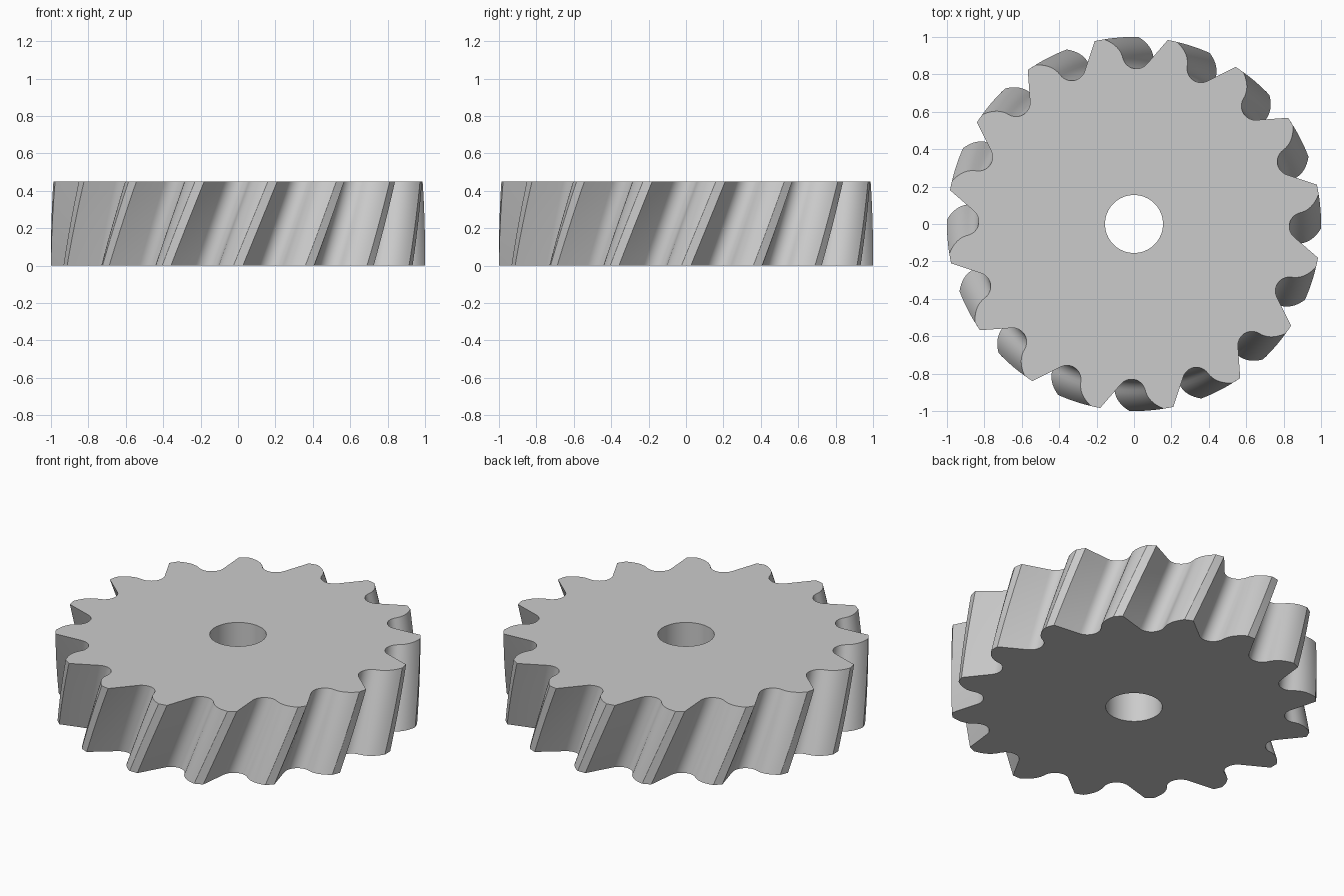
import bpy, bmesh, math
from mathutils import Vector, Matrix

TEETH, HEIGHT, LAYERS = 16, 0.45, 10
TWIST = math.radians(10.6)
BORE_RADIUS, BORE_SIDES = 0.155, 64

cube = bpy.data.objects.get("Cube")
if cube:
    bpy.data.objects.remove(cube)


def polar(radius, degrees):
    a = math.radians(degrees)
    return Vector((radius * math.cos(a), radius * math.sin(a)))


def tooth_profile():
    """One pitch: rake corner, round gullet, curved shoulder, land."""
    rake, land = polar(1, -10.4), polar(1, 9.2)
    centre = Vector((0.905, -0.013))
    gullet = [centre + polar(0.075, 230 - 125 * i / 14) for i in range(15)]
    start, bend = gullet[-1], Vector((0.955, 0.075))
    shoulder = []
    for i in range(1, 8):
        t = i / 8
        shoulder.append(start * (1 - t) ** 2 + bend * 2 * t * (1 - t) + land * t * t)
    return [rake] + gullet + shoulder + [land, polar(1, 10.65)]


def wall(bm, rings, flip):
    """Skin a stack of closed rings with quads."""
    n = len(rings[0])
    for low, high in zip(rings, rings[1:]):
        for i in range(n):
            j = (i + 1) % n
            quad = [low[i], low[j], high[j], high[i]]
            bm.faces.new(quad[::-1] if flip else quad)


# Full toothed outline
outline = []
for k in range(TEETH):
    turn = Matrix.Rotation(math.tau * k / TEETH, 2)
    outline += [turn @ p for p in tooth_profile()]
bore = [polar(BORE_RADIUS, 360 * i / BORE_SIDES) for i in range(BORE_SIDES)]

# Helical tooth wall and straight bore wall
bm = bmesh.new()
outer = []
for layer in range(LAYERS + 1):
    f = layer / LAYERS
    turn = Matrix.Rotation(TWIST * (f - 1), 2)
    outer.append([bm.verts.new((*(turn @ p), HEIGHT * f)) for p in outline])
inner = [[bm.verts.new((*p, z)) for p in bore] for z in (0, HEIGHT)]
wall(bm, outer, False)
wall(bm, inner, True)

# Flat end faces with the bore left open
for level, up in ((0, -1), (-1, 1)):
    edges = []
    for ring in (outer[level], inner[level]):
        edges += [bm.edges.get((ring[i - 1], ring[i])) for i in range(len(ring))]
    fill = bmesh.ops.triangle_fill(bm, edges=edges, use_beauty=True, normal=(0, 0, up))
    for face in fill["geom"]:
        if isinstance(face, bmesh.types.BMFace):
            face.normal_update()
            if face.normal.z * up < 0:
                face.normal_flip()

mesh = bpy.data.meshes.new("helical_cutter")
bm.to_mesh(mesh)
bm.free()
cutter = bpy.data.objects.new("helical_cutter", mesh)
bpy.context.collection.objects.link(cutter)

# Plain grey metal
grey = bpy.data.materials.new("light_grey")
grey.use_nodes = True
colour = (0.6, 0.6, 0.6, 1)
grey.diffuse_color = colour
grey.node_tree.nodes["Principled BSDF"].inputs["Base Color"].default_value = colour
mesh.materials.append(grey)

# Smooth gullets, crisp lands and rims
bpy.ops.object.select_all(action="DESELECT")
cutter.select_set(True)
bpy.context.view_layer.objects.active = cutter
bpy.ops.object.shade_smooth_by_angle(angle=math.radians(20))
